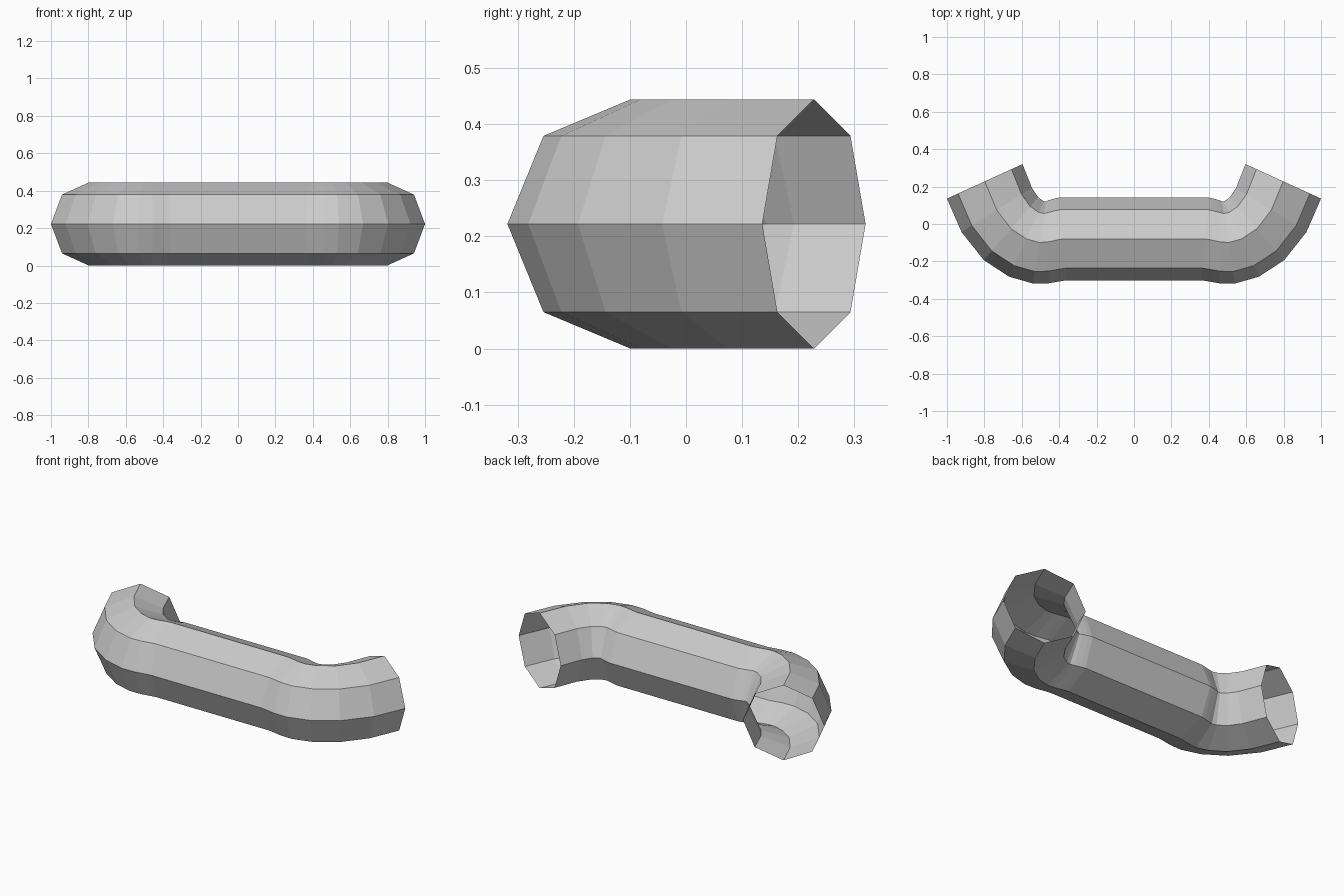
import bpy, bmesh
from math import sin, cos, pi, radians

if "Cube" in bpy.data.objects:
    bpy.data.objects.remove(bpy.data.objects["Cube"])

R = 0.222      # tube radius
SIDES = 8

# right half of the path: centre x, centre y, ring turn in degrees
bend = [(0.38, -0.08, -5), (0.41, -0.085, -3), (0.457, -0.095, 0),
        (0.505, -0.099, 9), (0.575, -0.08, 25), (0.658, -0.025, 41),
        (0.734, 0.075, 58), (0.798, 0.228, 65.5)]
path = [(-x, y, -a) for x, y, a in reversed(bend)] + bend

bm = bmesh.new()


def ring(x, y, turn):
    """One octagonal section, standing upright across the path."""
    t = radians(turn)
    verts = []
    for i in range(SIDES):
        a = 2 * pi * i / SIDES
        side = R * cos(a)
        verts.append(bm.verts.new((x - side * sin(t), y + side * cos(t), R + R * sin(a))))
    return verts


# open-ended bent tube
rings = [ring(*p) for p in path]
for a, b in zip(rings, rings[1:]):
    for i in range(SIDES):
        j = (i + 1) % SIDES
        bm.faces.new((a[i], a[j], b[j], b[i]))
bmesh.ops.recalc_face_normals(bm, faces=bm.faces)

mesh = bpy.data.meshes.new("bent_tube")
bm.to_mesh(mesh)
bm.free()
bpy.context.collection.objects.link(bpy.data.objects.new("bent_tube", mesh))
